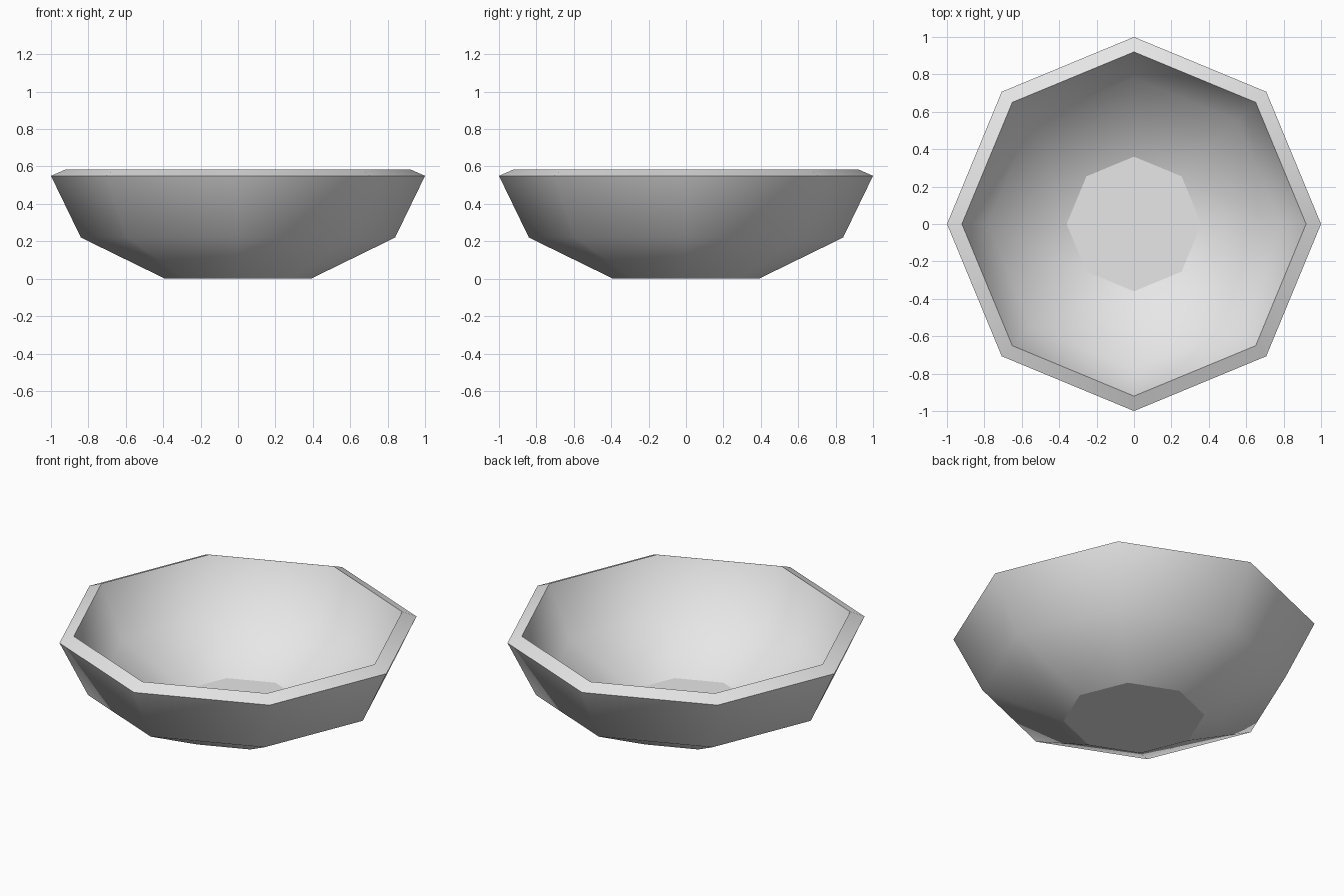
import bpy
import bmesh
from math import cos, sin, tau

cube = bpy.data.objects.get("Cube")
if cube:
    bpy.data.objects.remove(cube, do_unlink=True)

SIDES = 8

# Single grey material
grey = bpy.data.materials.new("light_grey")
grey.use_nodes = True
colour = (0.8, 0.8, 0.8, 1)
grey.diffuse_color = colour
grey.node_tree.nodes["Principled BSDF"].inputs["Base Color"].default_value = colour

# Radius and height: outer wall upward, over the rim, inner wall downward
outer_wall = [(0.39, 0), (0.84, 0.22), (1.0, 0.55)]
inner_wall = [(0.92, 0.585), (0.78, 0.28), (0.36, 0.09)]
profile = outer_wall + inner_wall

bm = bmesh.new()
rings = [[bm.verts.new((r * cos(tau * i / SIDES), r * sin(tau * i / SIDES), z))
          for i in range(SIDES)] for r, z in profile]

# Walls and sloping rim
for low, high in zip(rings, rings[1:]):
    for i in range(SIDES):
        j = (i + 1) % SIDES
        bm.faces.new((low[i], low[j], high[j], high[i])).smooth = True

# Flat base underneath and flat floor inside
bm.faces.new(rings[0][::-1])
bm.faces.new(rings[-1])

# Crisp edges around the base, both sides of the rim and the floor
for k in (0, 2, 3, 5):
    for i in range(SIDES):
        bm.edges.get((rings[k][i], rings[k][(i + 1) % SIDES])).smooth = False

bmesh.ops.recalc_face_normals(bm, faces=bm.faces)
mesh = bpy.data.meshes.new("bowl")
bm.to_mesh(mesh)
bm.free()
mesh.materials.append(grey)
bowl = bpy.data.objects.new("bowl", mesh)
bpy.context.collection.objects.link(bowl)
